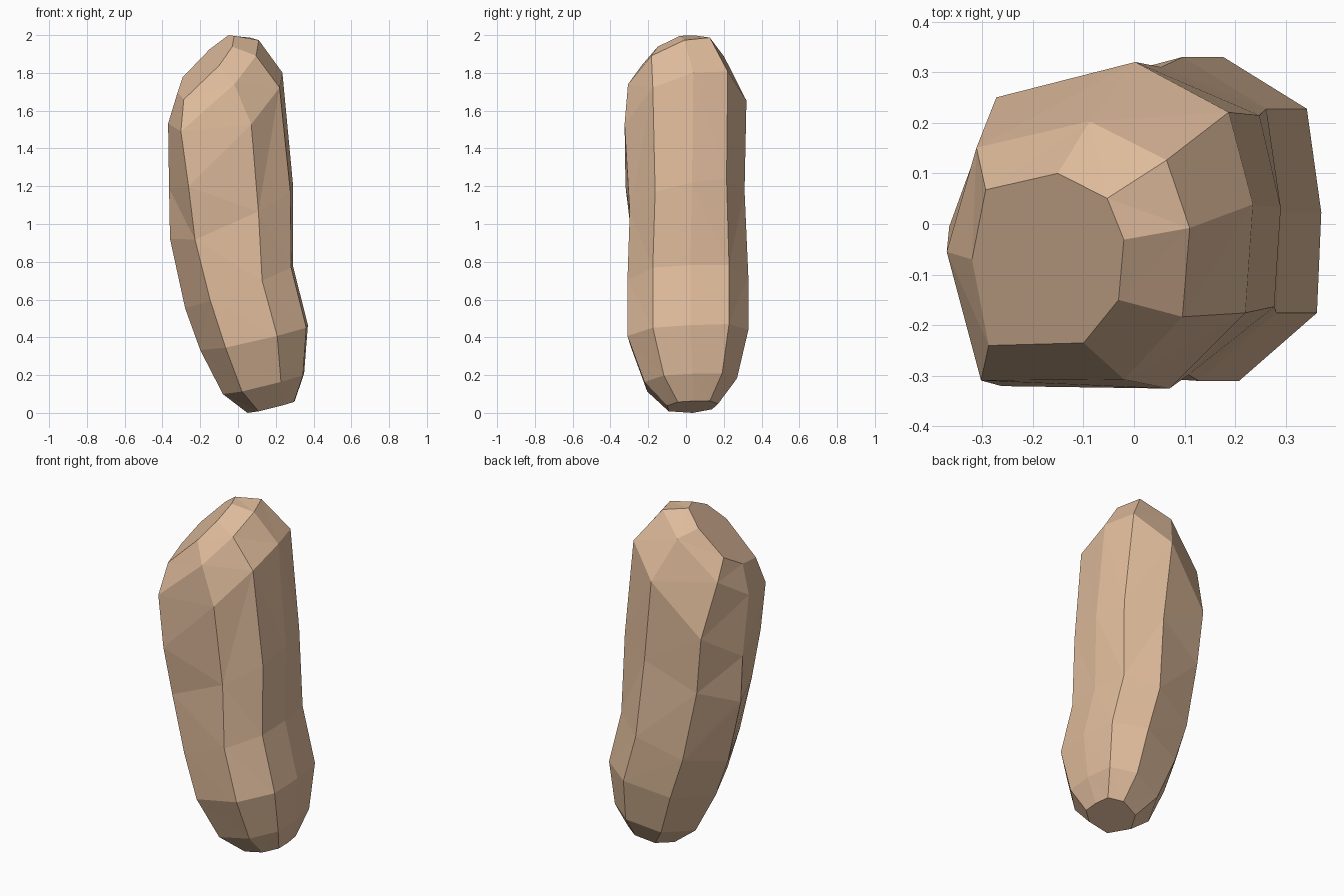
import bpy, bmesh

if "Cube" in bpy.data.objects:
    bpy.data.objects.remove(bpy.data.objects["Cube"])

# Eight-sided outline (-1..1) near the top and near the bottom, counterclockwise from front left
TOP = [(-.78, -1), (.47, -.97), (.93, -.47), (1, .23), (.78, .71), (.13, 1), (-.82, .81), (-1, 0)]
BOTTOM = [(-.53, -.94), (.43, -1), (.97, -.58), (1, .04), (.9, .68), (.32, 1), (-.56, .76), (-1, 0)]

# Tilted rings, top to bottom: centre x, y, z, half width, half depth, slope in x, slope in y
RINGS = [
    (-.17, -.07, 1.84, .15, .17, .95, .4),
    (-.13, -.055, 1.745, .24, .258, .88, .4),
    (-.065, -.005, 1.49, .3, .325, 1.0, .3),
    (-.035, .005, 1.07, .325, .305, .45, .22),
    (.005, .01, .67, .285, .32, .4, .05),
    (.085, .01, .40, .285, .32, .23, .06),
    (.135, .025, .155, .215, .245, .25, .05),
    (.175, .035, .033, .125, .135, .25, .05),
]


def ring_points(index, ring):
    cx, cy, cz, hw, hd, sx, sy = ring
    w = max(0, 1 - index / 4)
    for (tu, tv), (bu, bv) in zip(TOP, BOTTOM):
        dx = hw * (w * tu + (1 - w) * bu)
        dy = hd * (w * tv + (1 - w) * bv)
        yield cx + dx, cy + dy, cz + sx * dx + sy * dy


bm = bmesh.new()
loops = [[bm.verts.new(p) for p in ring_points(i, r)] for i, r in enumerate(RINGS)]

# Faceted sides
for i, (upper, lower) in enumerate(zip(loops, loops[1:])):
    for j in range(8):
        k = (j + 1) % 8
        if (i, j) == (2, 1):
            bm.faces.new((lower[j], lower[k], upper[k]))
            bm.faces.new((lower[j], upper[k], upper[j]))
        else:
            bm.faces.new((lower[j], lower[k], upper[k], upper[j]))
bmesh.ops.triangulate(bm, faces=[f for f in bm.faces if len(f.verts) == 4], quad_method='SHORT_EDGE')

# Flat end caps
bm.faces.new(loops[0])
bm.faces.new(loops[-1][::-1])

# Stand on the ground
low = min(v.co.z for v in bm.verts)
for v in bm.verts:
    v.co.z -= low

mesh = bpy.data.meshes.new("peanut_shell")
bm.to_mesh(mesh)
bm.free()
shell = bpy.data.objects.new("peanut_shell", mesh)
bpy.context.collection.objects.link(shell)

mat = bpy.data.materials.new("tan_shell")
mat.diffuse_color = (.74, .5, .33, 1)
mat.use_nodes = True
mat.node_tree.nodes["Principled BSDF"].inputs["Base Color"].default_value = mat.diffuse_color
mesh.materials.append(mat)
